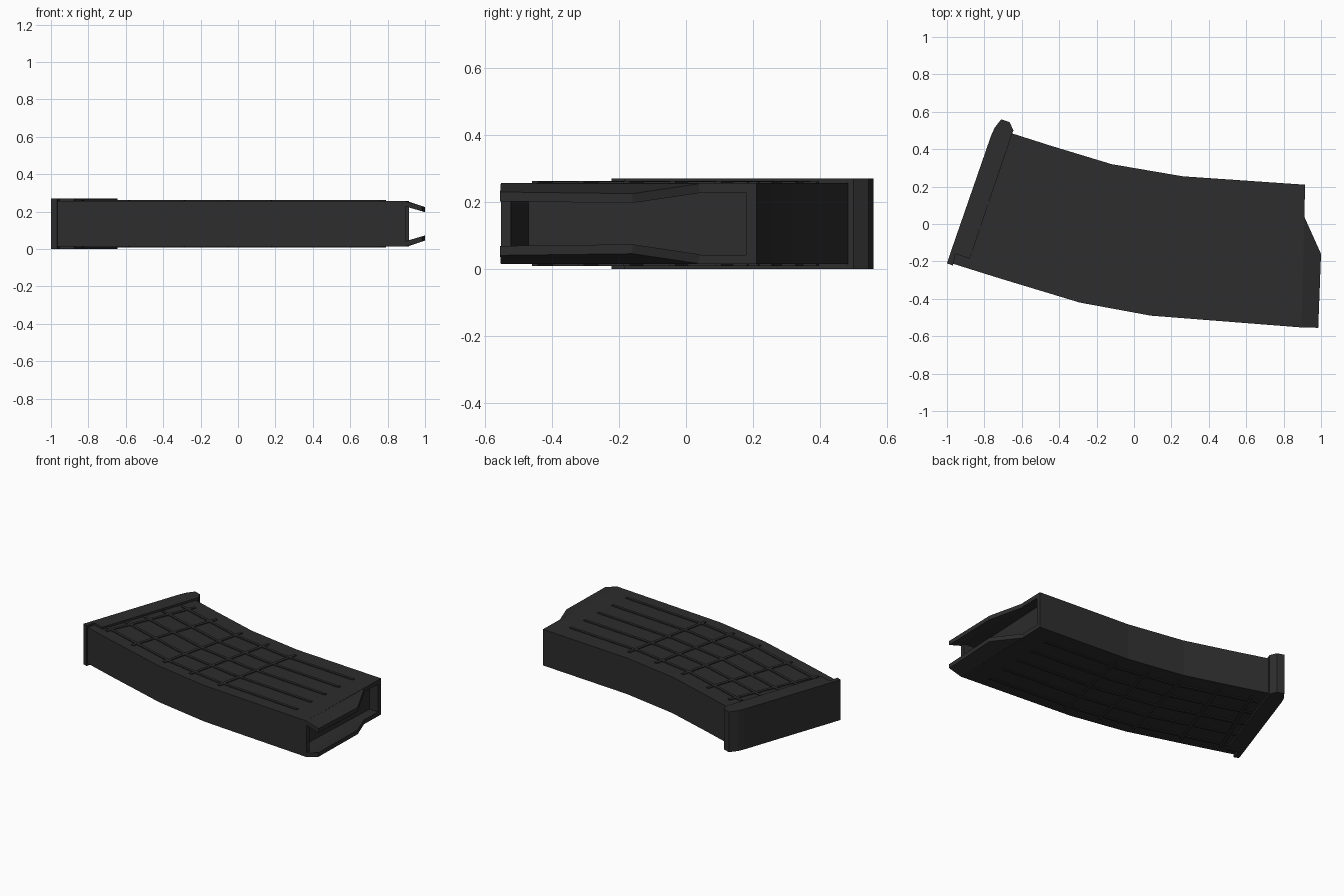
import bpy, bmesh
from mathutils import Vector

if "Cube" in bpy.data.objects:
    bpy.data.objects.remove(bpy.data.objects["Cube"])

H = 0.27                       # total thickness, everything mirrors about H/2
mat = bpy.data.materials.new("matte_black")
mat.diffuse_color = (0.026, 0.026, 0.026, 1)
mat.use_nodes = True
mat.node_tree.nodes["Principled BSDF"].inputs["Base Color"].default_value = mat.diffuse_color


def finish(name, bm):
    bmesh.ops.recalc_face_normals(bm, faces=bm.faces)
    me = bpy.data.meshes.new(name)
    bm.to_mesh(me)
    bm.free()
    me.materials.append(mat)
    ob = bpy.data.objects.new(name, me)
    bpy.context.collection.objects.link(ob)
    return ob


def add_prism(bm, pts, z0, z1, bend=lambda x: 0.0, flip=False):
    """Extrude a plan outline between z0 and z1, optionally bent inward along x."""
    f = (lambda z: H - z) if flip else (lambda z: z)
    lo = [bm.verts.new((p[0], p[1], f(z0 - bend(p[0])))) for p in pts]
    hi = [bm.verts.new((p[0], p[1], f(z1 - bend(p[0])))) for p in pts]
    n = len(pts)
    bm.faces.new(lo)
    bm.faces.new(hi)
    for i in range(n):
        j = (i + 1) % n
        bm.faces.new((lo[i], lo[j], hi[j], hi[i]))


def prism(name, pts, z0, z1, **kw):
    bm = bmesh.new()
    add_prism(bm, pts, z0, z1, **kw)
    return finish(name, bm)


# Curved body: matching points on the back (upper) and front (lower) edges
BACK = [Vector(p) for p in ((-.66, .487), (-.45, .42), (-.12, .32), (.26, .255), (.915, .21))]
FRONT = [Vector(p) for p in ((-.985, -.207), (-.72, -.29), (-.29, -.42), (.09, -.49), (.895, -.553))]


def on_body(s, t):
    """Point at section s (0-4) along the body, fraction t from front to back."""
    i = min(int(s), 3)
    f = s - i
    a = FRONT[i].lerp(FRONT[i + 1], f)
    b = BACK[i].lerp(BACK[i + 1], f)
    return a.lerp(b, t)


def band(t0, t1, s0=0.0, s1=4.0):
    ss = [s0] + [s for s in (1, 2, 3) if s0 < s < s1] + [s1]
    return [on_body(s, t0) for s in ss] + [on_body(s, t1) for s in reversed(ss)]


# Side panels with their feed lips
lip = [(.91, .04), (1.0, -.16), (.985, -.555), (.895, -.553)]
for side, flip in (("top", False), ("bottom", True)):
    prism(side + "_side_panel", band(0, 1), .228, .256, flip=flip)
    prism(side + "_feed_lip", lip, .228, .256, flip=flip,
          bend=lambda x: max(0, x - .905) * .33)

# Front and back walls, follower inside the open mouth
prism("front_wall", band(0, .04), .014, .256)
prism("back_wall", band(.96, 1), .014, .256)
prism("follower", band(.1, .96, 2.5, 3.9), .04, .23)

# Raised ribs on both broad sides: long ribs crossed by short ones
for side, flip in (("top", False), ("bottom", True)):
    bm = bmesh.new()
    for k in range(5):
        t = .12 + .18 * k
        add_prism(bm, band(t - .012, t + .012, .2, 3.82), .25, .262, flip=flip)
    for s in (.45, 1.25, 1.95, 2.55, 3.08):
        a, b = on_body(s, .07), on_body(s, .91)
        d = (b - a).normalized() * .01
        w = Vector((d.y, -d.x))
        add_prism(bm, [a - w, a + w, b + w, b - w], .25, .2615, flip=flip)
    finish(side + "_ribs", bm)

# Base plate with rounded heel and small front hook
prism("base_plate", [(-1, -.21), (-.98, -.15), (-.765, .47), (-.745, .515), (-.71, .56),
                     (-.665, .545), (-.645, .5), (-.652, .48), (-.878, -.185),
                     (-.955, -.16), (-.968, -.222)], 0, H)
